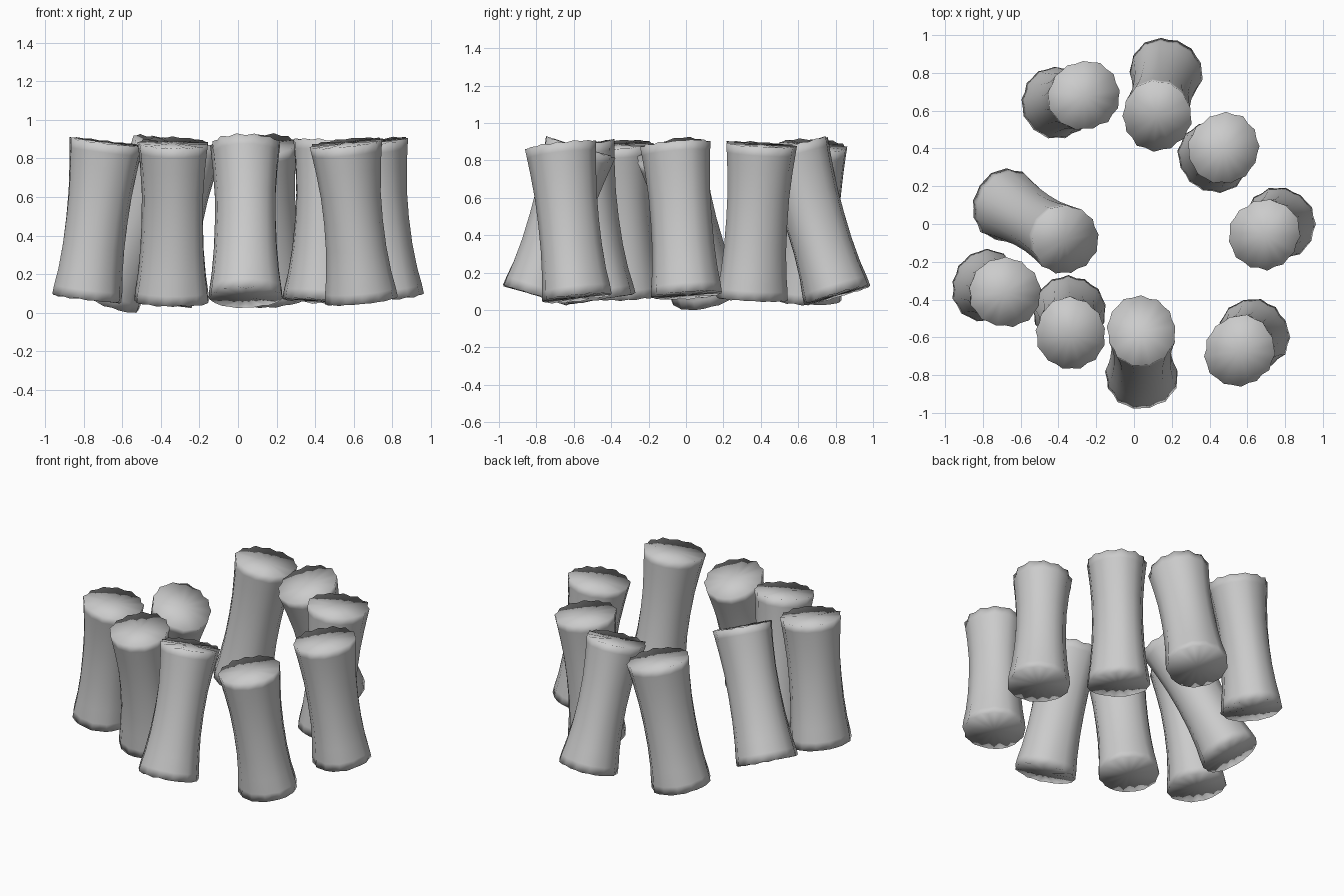
import bpy, bmesh, math, random
from mathutils import Vector

if "Cube" in bpy.data.objects:
    bpy.data.objects.remove(bpy.data.objects["Cube"])

random.seed(4)
SIDES = 26
# bark ridges shared by every log: alternating ridge / groove with variation
RIDGE = [(0.004 if i % 2 else -0.006) + random.uniform(-0.004, 0.004) for i in range(SIDES)]
# (height fraction, radius, ridge strength) from bottom end to top end
PROFILE = [(0.0, 0.186, 1.0), (0.06, 0.182, 0.9), (0.17, 0.170, 0.6), (0.33, 0.160, 0.5),
           (0.5, 0.157, 0.5), (0.67, 0.160, 0.5), (0.83, 0.171, 0.6), (0.94, 0.181, 0.8),
           (1.0, 0.187, 1.0)]


def make_log(name, base, top, spin):
    base, top = Vector(base), Vector(top)
    rot = (top - base).to_track_quat('Z', 'Y')
    length = (top - base).length
    bm = bmesh.new()
    rings = []
    for t, r, k in PROFILE:
        ring = []
        for i in range(SIDES):
            a = 2 * math.pi * i / SIDES + spin
            rr = r + k * RIDGE[i] + 0.006 * math.cos(2 * a + 3 * t)
            p = Vector((rr * math.cos(a), rr * math.sin(a), t * length))
            if t in (0.0, 1.0):  # uneven cut edge
                p.z += 0.6 * RIDGE[(i * 5) % SIDES]
            ring.append(bm.verts.new(base + rot @ p))
        rings.append(ring)
    # bark
    for lo, hi in zip(rings, rings[1:]):
        for i in range(SIDES):
            j = (i + 1) % SIDES
            bm.faces.new((lo[i], lo[j], hi[j], hi[i]))
    # cut ends
    cb, ct = bm.verts.new(base), bm.verts.new(top)
    for i in range(SIDES):
        j = (i + 1) % SIDES
        bm.faces.new((cb, rings[0][j], rings[0][i]))
        bm.faces.new((ct, rings[-1][i], rings[-1][j]))
    for f in bm.faces:
        f.smooth = True
    me = bpy.data.meshes.new(name)
    bm.to_mesh(me)
    bm.free()
    ob = bpy.data.objects.new(name, me)
    bpy.context.collection.objects.link(ob)


# ring of leaning logs: base x, y, z then top x, y, z
LOGS = [
    (-0.415, 0.640, 0.06, -0.265, 0.680, 0.88),
    (0.170, 0.810, 0.08, 0.122, 0.573, 0.87),
    (0.420, 0.352, 0.06, 0.475, 0.400, 0.885),
    (0.775, 0.008, 0.08, 0.690, -0.055, 0.885),
    (0.635, -0.582, 0.065, 0.558, -0.672, 0.88),
    (0.040, -0.805, 0.08, 0.038, -0.565, 0.87),
    (-0.342, -0.455, 0.06, -0.335, -0.580, 0.88),
    (-0.783, -0.328, 0.075, -0.682, -0.362, 0.885),
    (-0.685, 0.108, 0.08, -0.365, -0.082, 0.84),
]
for n, c in enumerate(LOGS):
    make_log(f"log_{n + 1}", c[:3], c[3:], n * 0.7)
